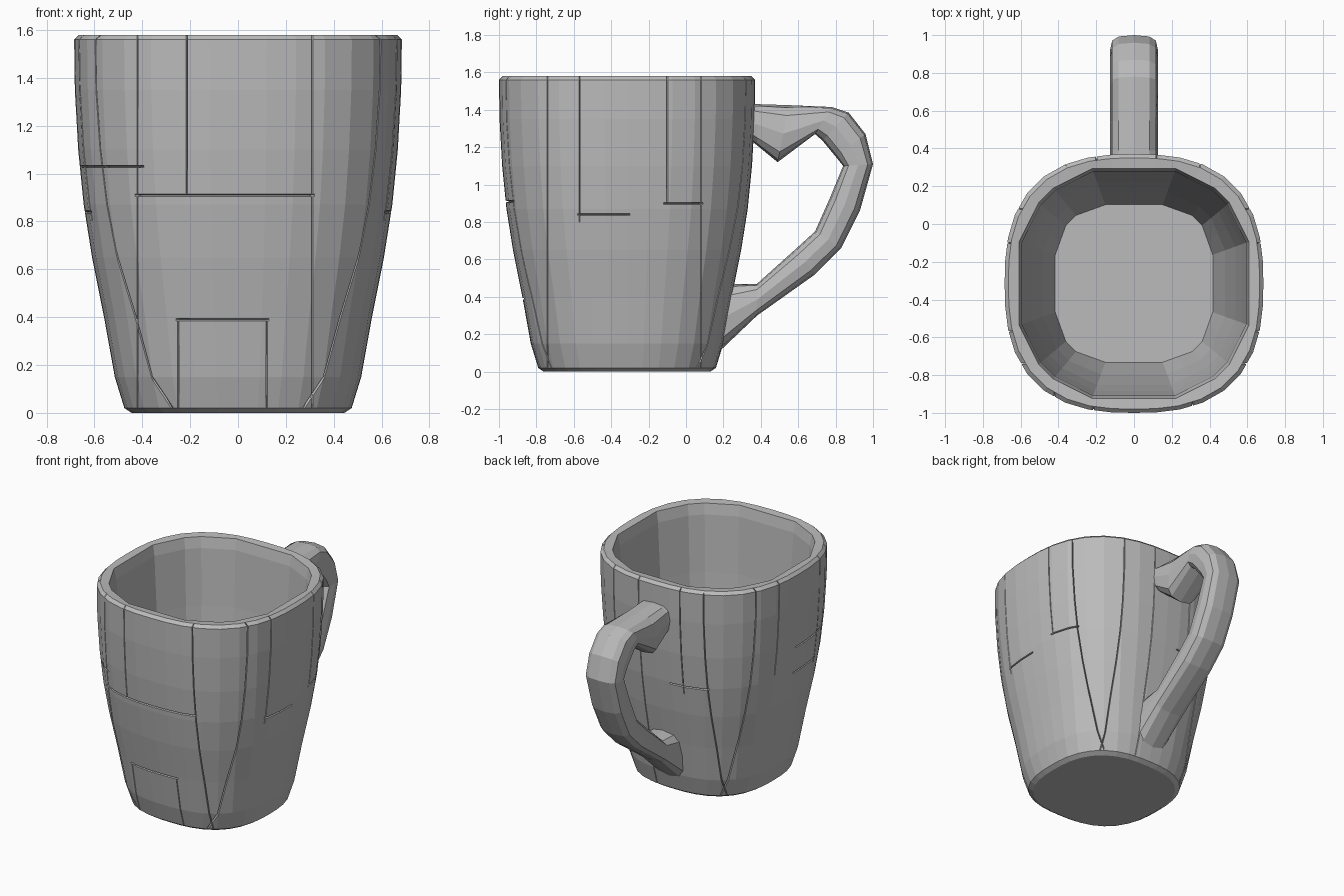
import bpy, bmesh
from math import sin, cos, pi, radians, copysign
from mathutils import Vector

if "Cube" in bpy.data.objects:
    bpy.data.objects.remove(bpy.data.objects["Cube"])

grey = bpy.data.materials.new("clay grey")
grey.use_nodes = True
COLOUR = (0.5, 0.5, 0.5, 1)
grey.diffuse_color = COLOUR
grey.node_tree.nodes["Principled BSDF"].inputs["Base Color"].default_value = COLOUR

CY = -0.315      # cup centre in y
SEGMENTS = 36


def finish(bm, name):
    bmesh.ops.recalc_face_normals(bm, faces=bm.faces)
    mesh = bpy.data.meshes.new(name)
    bm.to_mesh(mesh)
    bm.free()
    mesh.materials.append(grey)
    obj = bpy.data.objects.new(name, mesh)
    bpy.context.collection.objects.link(obj)
    return obj


def loft(bm, rings):
    """Join closed rings of points with quads and cap both ends."""
    loops = [[bm.verts.new(p) for p in ring] for ring in rings]
    n = len(loops[0])
    for a, b in zip(loops, loops[1:]):
        for i in range(n):
            j = (i + 1) % n
            bm.faces.new((a[i], a[j], b[j], b[i]))
    bm.faces.new(loops[0])
    bm.faces.new(loops[-1])


def round_square(radius, z, power=2.6):
    pts = []
    for i in range(SEGMENTS):
        t = 2 * pi * i / SEGMENTS
        r = radius / (abs(cos(t)) ** power + abs(sin(t)) ** power) ** (1 / power)
        pts.append(Vector((r * cos(t), CY + r * sin(t), z)))
    return pts


# Slots of the twelve stave corners around the ring, mirrored per quarter
CORNERS = [q * 9 + c for q in range(4) for c in (2, 4.5, 7)]


def staves(radius, z, power):
    """Ring flattened to straight chords between the stave corners."""
    def corner(slot):
        t = 2 * pi * slot / SEGMENTS
        r = radius / (abs(cos(t)) ** power + abs(sin(t)) ** power) ** (1 / power)
        return Vector((r * cos(t), r * sin(t), 0))

    pts = []
    for i in range(SEGMENTS):
        a = max((c for c in CORNERS if c <= i), default=CORNERS[-1] - SEGMENTS)
        b = min((c for c in CORNERS if c > i), default=CORNERS[0] + SEGMENTS)
        pts.append(corner(a).lerp(corner(b), (i - a) / (b - a)) + Vector((0, CY, z)))
    return pts


# Cup: faceted outside, rounded rim, flat staves inside
outer = [(.445, 0), (.475, .02), (.515, .15), (.56, .4), (.61, .65), (.645, .87),
         (.668, 1.1), (.682, 1.35), (.685, 1.56), (.665, 1.58)]
inner = [(.625, 1.575, 2.6), (.61, 1.5, 2.6), (.585, 1.1, 2.6), (.55, .75, 2.7),
         (.49, .38, 3), (.42, .09, 3.6)]
bm = bmesh.new()
loft(bm, [round_square(r, z) for r, z in outer] + [staves(*ring) for ring in inner])
bmesh.ops.recalc_face_normals(bm, faces=bm.faces)


def groove(side, across, pos, lo, hi, width=0.003, depth=0.02):
    """Cut a V seam on one side; across is the axis the seam plane faces."""
    side = Vector(side)
    centre = Vector((0, CY, 0))
    along = 2 if across != 2 else (0 if side.x == 0 else 1)

    def on_side(f):
        c = f.calc_center_median() - centre
        c.z = 0
        return c.dot(side) > 0.05 and f.normal.dot(c) > 0 and abs(f.normal.z) < 0.8

    for axis, place in ((along, lo), (along, hi), (across, pos - width),
                        (across, pos + width), (across, pos)):
        faces = [f for f in bm.faces if on_side(f)]
        geom = faces + list({e for f in faces for e in f.edges}) + \
            list({v for f in faces for v in f.verts})
        normal = Vector([float(i == axis) for i in range(3)])
        bmesh.ops.bisect_plane(bm, geom=geom, plane_co=normal * place, plane_no=normal)
    bm.normal_update()
    verts = {v for f in bm.faces if on_side(f) for v in f.verts}
    for v in verts:
        inside = lo + 1e-4 < v.co[along] < hi - 1e-4
        if abs(v.co[across] - pos) < 1e-4 and inside and .03 < v.co.z < 1.565:
            inward = centre - v.co
            inward.z = 0
            v.co += inward.normalized() * depth


FRONT, BACK, LEFT, RIGHT = (0, -1, 0), (0, 1, 0), (1, 0, 0), (-1, 0, 0)

# Vertical seams
for x, lo, hi in ((-.42, 0, 2), (-.215, .9, 2), (-.25, 0, .4), (.12, 0, .4), (.31, 0, 2)):
    groove(FRONT, 0, x, lo, hi)
for x, lo, hi in ((-.36, 0, 2), (-.2, .8, 2), (.12, 0, 2), (.35, 0, 2)):
    groove(BACK, 0, x, lo, hi)
for face in (LEFT, RIGHT):
    for y, lo, hi in ((-.74, 0, 2), (-.57, .8, 2), (-.1, .9, 2), (.08, 0, 2)):
        groove(face, 1, y, lo, hi)

# Horizontal seams
for face, z, lo, hi in ((FRONT, .39, -.26, .13), (FRONT, .91, -.43, .32),
                        (FRONT, 1.03, -.68, -.41), (BACK, .86, -.37, -.1),
                        (LEFT, .84, -.58, -.3), (LEFT, .9, -.12, .09),
                        (RIGHT, .84, -.58, -.3), (RIGHT, 1.03, -.9, -.73)):
    groove(face, 2, z, lo, hi, width=.005)
finish(bm, "cup")

# Handle: flattened sections between its outer and inner edge (y, z pairs)
sections = [((.33, 1.43), (.33, 1.25)), ((.39, 1.43), (.38, 1.21)), ((.55, 1.425), (.49, 1.12)),
            ((.78, 1.415), (.69, 1.27)), ((.87, 1.385), (.73, 1.235)), ((.96, 1.27), (.80, 1.15)),
            ((1.0, 1.11), (.84, 1.1)), ((.93, .86), (.77, .93)), ((.83, .66), (.69, .75)),
            ((.69, .52), (.58, .65)), ((.38, .30), (.38, .47)), ((.17, .10), (.21, .47))]
rings = []
for o, i in sections:
    o, i = Vector((0, *o)), Vector((0, *i))
    mid, arm = (o + i) / 2, (o - i) / 2
    ring = []
    for k in range(12):
        t = 2 * pi * k / 12
        c, s = (copysign(abs(f) ** .65, f) for f in (cos(t), sin(t)))
        ring.append(mid + arm * c + Vector((.127 * s, 0, 0)))
    rings.append(ring)
bm = bmesh.new()
loft(bm, rings)
finish(bm, "handle")
